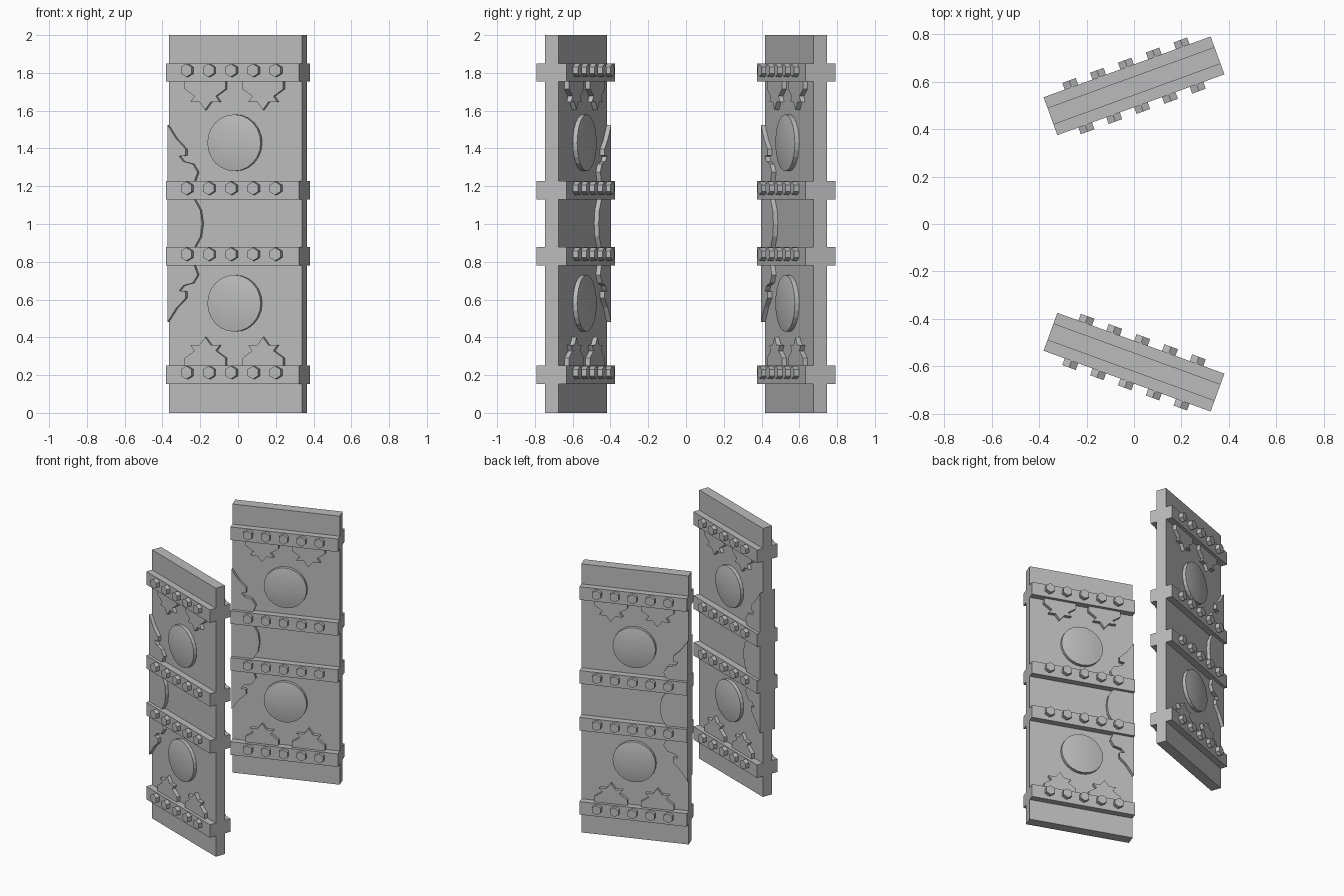
import bpy, bmesh, math
from mathutils import Matrix, Vector

cube = bpy.data.objects.get("Cube")
if cube:
    bpy.data.objects.remove(cube, do_unlink=True)

stone = bpy.data.materials.new("grey_stone")
stone.use_nodes = True
grey = (0.5, 0.5, 0.5, 1)
stone.diffuse_color = grey
stone.node_tree.nodes["Principled BSDF"].inputs["Base Color"].default_value = grey

HALF_WIDTH = 0.375
PANEL = 0.0375          # half thickness of the door slab
BAND = 0.085            # half thickness over the bands
MID = 1.0025
BANDS = (0.2025, 0.829, 1.178, 1.8025)
SIDES = (-1, 1)
LEAVES = {"front": (-0.583, -20), "back": (0.583, 20)}


def add_part(name, bm):
    """Place the same finished part on both door leaves."""
    bmesh.ops.recalc_face_normals(bm, faces=bm.faces)
    mesh = bpy.data.meshes.new(name)
    bm.to_mesh(mesh)
    bm.free()
    mesh.materials.append(stone)
    for leaf, (y, angle) in LEAVES.items():
        ob = bpy.data.objects.new(f"{leaf}_{name}", mesh)
        ob.location.y = y
        ob.rotation_euler.z = math.radians(angle)
        bpy.context.collection.objects.link(ob)


def box(bm, half_x, half_y, z, height):
    bmesh.ops.create_cube(bm, size=1, matrix=Matrix.Translation((0, 0, z))
                          @ Matrix.Diagonal((2 * half_x, 2 * half_y, height, 1)))


def plate(bm, outline, side, thickness=0.025):
    """Raised plate with the given x, z outline on one side of the slab."""
    face = bm.faces.new([bm.verts.new((x, side * (PANEL - 0.005), z)) for x, z in outline])
    new = bmesh.ops.extrude_face_region(bm, geom=[face])["geom"]
    bmesh.ops.translate(bm, vec=(0, side * (thickness + 0.005), 0),
                        verts=[v for v in new if isinstance(v, bmesh.types.BMVert)])


# Door slab
bm = bmesh.new()
box(bm, HALF_WIDTH, PANEL, 1, 2)
add_part("door_slab", bm)

# Horizontal bands
bm = bmesh.new()
for z in BANDS:
    box(bm, HALF_WIDTH, BAND, z, 0.097)
add_part("bands", bm)

# Hexagonal bolts, five on each band and side
bm = bmesh.new()
for side in SIDES:
    for z in BANDS:
        for i in range(-2, 3):
            place = (Matrix.Translation((i * 0.125, side * (BAND + 0.0125), z + 0.011))
                     @ Matrix.Rotation(math.pi / 2, 4, "X"))
            bmesh.ops.create_cone(bm, cap_ends=True, segments=6, radius1=0.035,
                                  radius2=0.035, depth=0.035, matrix=place)
add_part("bolts", bm)

# Shallow domed bosses
SEGMENTS = 24
profile = [(0.15, PANEL - 0.005), (0.15, 0.062), (0.115, 0.069), (0.06, 0.075)]
bm = bmesh.new()
for side in SIDES:
    for z in (0.58, 1.43):
        rings = []
        for r, y in profile:
            angles = [2 * math.pi * i / SEGMENTS for i in range(SEGMENTS)]
            rings.append([bm.verts.new((r * math.sin(a), side * y, z + r * math.cos(a)))
                          for a in angles])
        tip = bm.verts.new((0, side * 0.077, z))
        for i in range(SEGMENTS):
            j = (i + 1) % SEGMENTS
            for k in range(len(rings) - 1):
                f = bm.faces.new((rings[k][i], rings[k][j], rings[k + 1][j], rings[k + 1][i]))
                f.smooth = k > 0
            bm.faces.new((rings[-1][i], rings[-1][j], tip)).smooth = True
            bm.edges.get((rings[1][i], rings[1][j])).smooth = False
add_part("domed_bosses", bm)

# Star-tipped ornaments growing from the outer bands
half = [(0.115, -0.02), (0.115, 0.04), (0.06, 0.078), (0.082, 0.108), (0.032, 0.108)]
star = half + [(0, 0.15)] + [(-x, d) for x, d in reversed(half)]
bm = bmesh.new()
for side in SIDES:
    for end in SIDES:
        for x0 in (-0.1625, 0.1625):
            plate(bm, [(x0 + x, MID + end * (0.752 - d)) for x, d in star], side)
add_part("star_ornaments", bm)

# Scalloped plate along the left-hand edge of each face, mirrored in height
upper = [(-0.18, 0), (-0.19, 0.07), (-0.225, 0.13), (-0.225, 0.22), (-0.205, 0.272),
         (-0.232, 0.315), (-0.285, 0.328), (-0.308, 0.356), (-0.272, 0.36),
         (-0.272, 0.395), (-0.323, 0.445), (-HALF_WIDTH, 0.522)]
lower = [(x, -d) for x, d in reversed(upper[1:])]
bm = bmesh.new()
for side in SIDES:
    plate(bm, [(x, MID + d) for x, d in lower + upper], side)
add_part("edge_plates", bm)
